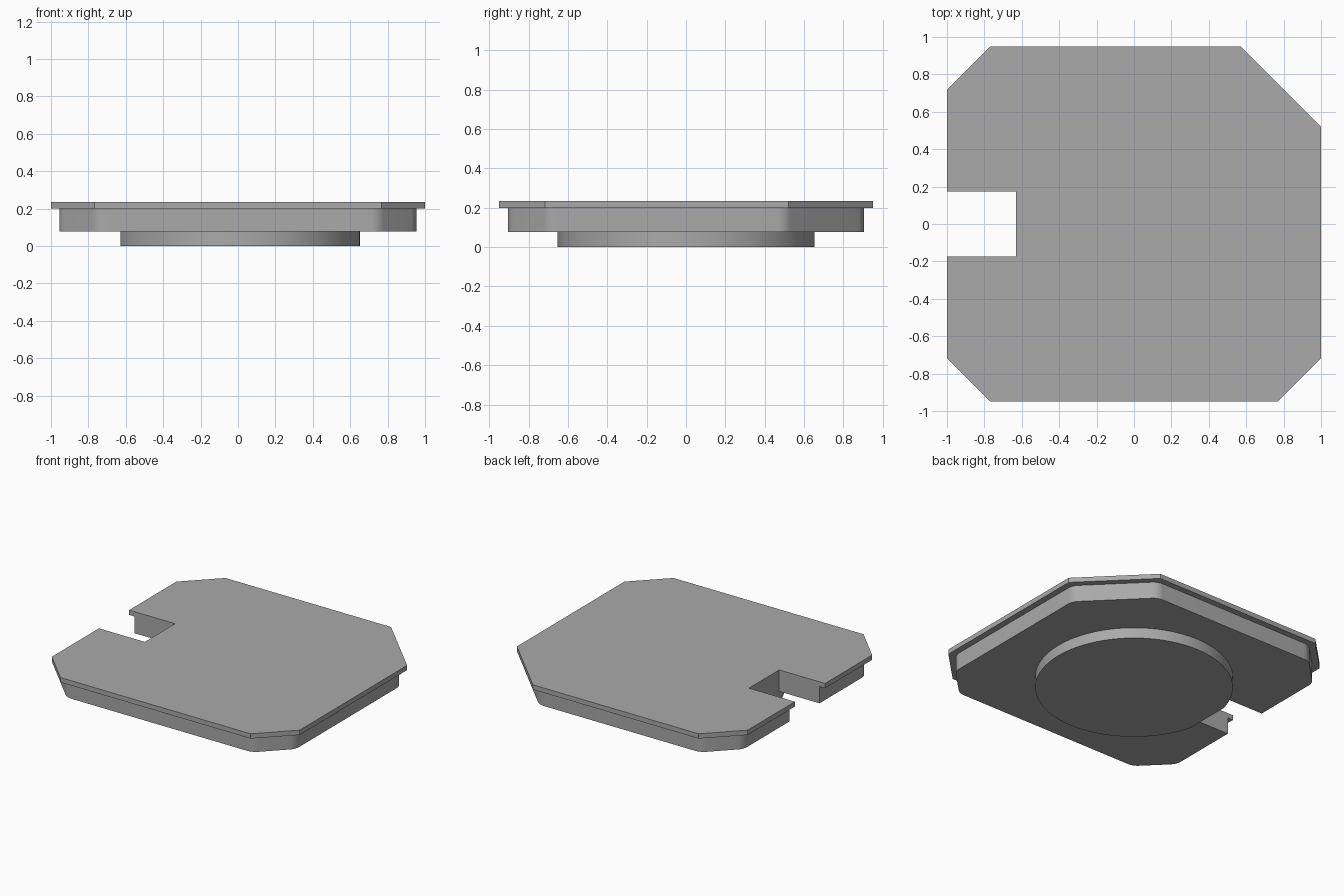
import bpy, bmesh, math
from mathutils import Vector

if "Cube" in bpy.data.objects:
    bpy.data.objects.remove(bpy.data.objects["Cube"])

grey = bpy.data.materials.new("grey")
grey.diffuse_color = (0.4, 0.4, 0.4, 1)
grey.use_nodes = True
grey.node_tree.nodes["Principled BSDF"].inputs["Base Color"].default_value = grey.diffuse_color

NOTCH_X, NOTCH_Y = -0.63, 0.174   # slot cut into the left side
HX, HY = 1.0, 0.95                # half sizes of the top plate
CUT, BIG_CUT = 0.233, 0.43        # corner chamfers, back right is larger


def chamfered_corners(inset):
    """Chamfered rectangle, counter-clockwise from the left edge below the slot."""
    x, y = HX - inset, HY - inset
    k = inset * (2 - math.sqrt(2))    # keeps the chamfers parallel-offset
    c, b = CUT - k, BIG_CUT - k
    return [Vector(p) for p in (
        (-x, -y + c), (-x + c, -y), (x - c, -y), (x, -y + c),
        (x, y - b), (x - b, y), (-x + c, y), (-x, y - c))]


def rounded(points, radius, steps=8):
    """Replace each corner with a tangent arc."""
    out = []
    for i, p in enumerate(points):
        a = (points[i - 1] - p).normalized()
        b = (points[(i + 1) % len(points)] - p).normalized()
        half = a.angle(b) / 2
        centre = p + (a + b).normalized() * radius / math.sin(half)
        start = p + a * radius / math.tan(half) - centre
        turn = math.pi - 2 * half
        for s in range(steps + 1):
            t = turn * s / steps
            out.append(centre + Vector((
                start.x * math.cos(t) - start.y * math.sin(t),
                start.x * math.sin(t) + start.y * math.cos(t))))
    return out


def with_slot(points, inset):
    """Close the outline through the rectangular slot."""
    x = -HX + inset
    return points + [Vector(p) for p in (
        (x, NOTCH_Y), (NOTCH_X, NOTCH_Y), (NOTCH_X, -NOTCH_Y), (x, -NOTCH_Y))]


def slab(name, outline, z0, z1):
    bm = bmesh.new()
    face = bm.faces.new([bm.verts.new((p.x, p.y, z0)) for p in outline])
    top = bmesh.ops.extrude_face_region(bm, geom=[face])["geom"]
    bmesh.ops.translate(bm, vec=(0, 0, z1 - z0),
                        verts=[v for v in top if isinstance(v, bmesh.types.BMVert)])
    bmesh.ops.recalc_face_normals(bm, faces=bm.faces)
    mesh = bpy.data.meshes.new(name)
    bm.to_mesh(mesh)
    bm.free()
    mesh.materials.append(grey)
    ob = bpy.data.objects.new(name, mesh)
    bpy.context.collection.objects.link(ob)
    bpy.ops.object.select_all(action='DESELECT')
    ob.select_set(True)
    bpy.context.view_layer.objects.active = ob
    bpy.ops.object.shade_smooth_by_angle(angle=math.radians(30))


# Thin overhanging top plate
slab("top_plate", with_slot(chamfered_corners(0), 0), 0.2, 0.235)

# Inset body with softly rounded corners
slab("body", with_slot(rounded(chamfered_corners(0.045), 0.1), 0.045), 0.078, 0.2)

# Round foot, trimmed flat where it meets the slot
R = 0.653
gap = math.asin(NOTCH_Y / R)
a0, a1 = -math.pi + gap, math.pi - gap
N = 96
slab("round_foot", [Vector((R * math.cos(a0 + (a1 - a0) * i / N),
                            R * math.sin(a0 + (a1 - a0) * i / N)))
                    for i in range(N + 1)], 0, 0.078)
